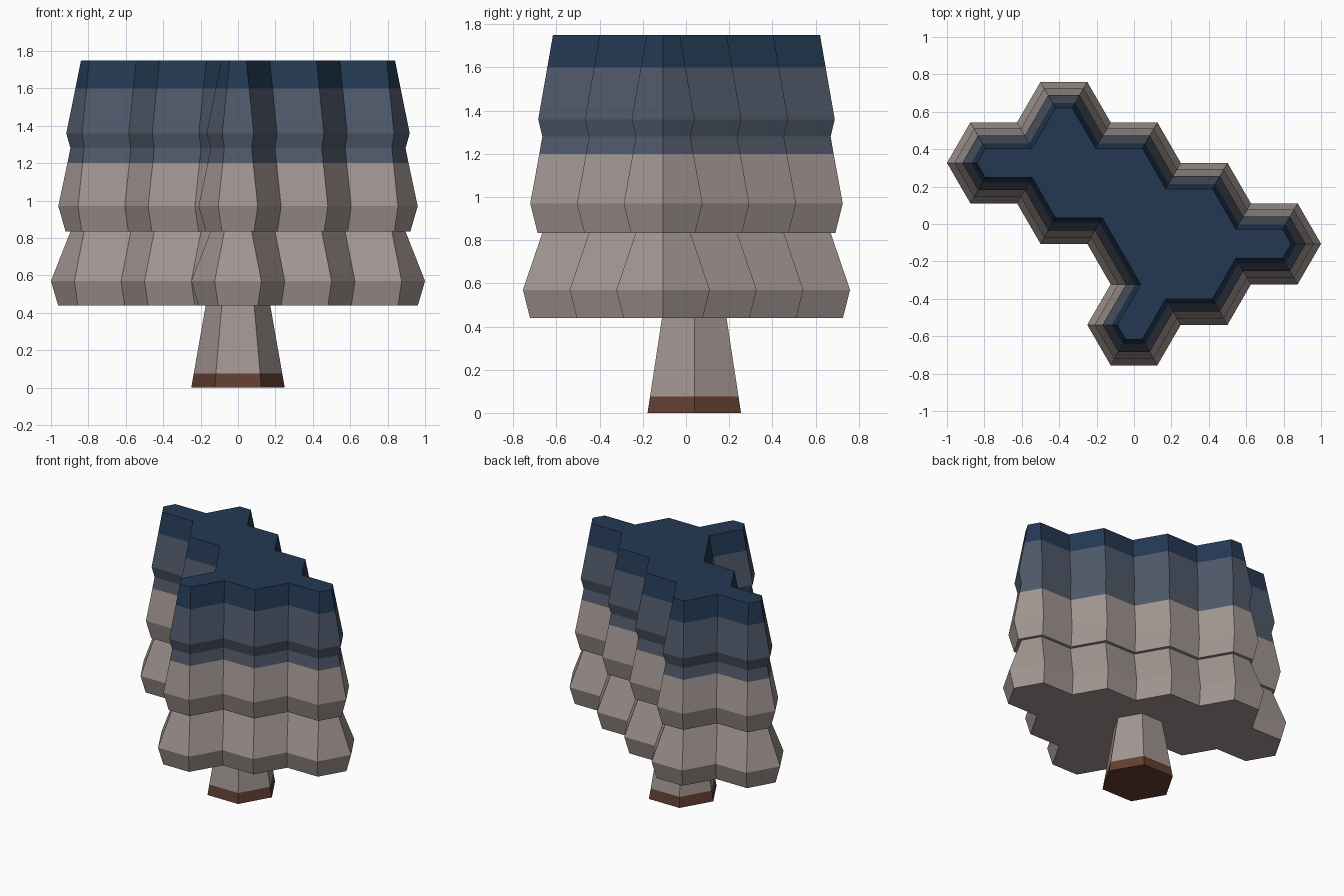
import bpy
import bmesh
import math
from mathutils import Vector

cube = bpy.data.objects.get("Cube")
if cube:
    bpy.data.objects.remove(cube, do_unlink=True)


def material(name, rgb):
    linear = [((c / 255 + 0.055) / 1.055) ** 2.4 for c in rgb] + [1.0]
    mat = bpy.data.materials.new(name)
    mat.use_nodes = True
    mat.diffuse_color = linear
    bsdf = mat.node_tree.nodes["Principled BSDF"]
    bsdf.inputs["Base Color"].default_value = linear
    bsdf.inputs["Roughness"].default_value = 0.9
    return mat


stone = material("warm grey", (162, 150, 146))
slate = material("slate blue", (79, 89, 105))
navy = material("navy blue", (36, 57, 83))
brown = material("earth brown", (98, 62, 47))

RADIUS = 0.25
COLUMN = 1.5 * RADIUS
ROW = math.sqrt(3) * RADIUS


def hexagon(cx, cy, radius):
    return [Vector((cx + radius * math.cos(math.radians(60 * i)),
                    cy + radius * math.sin(math.radians(60 * i)))) for i in range(6)]


def merged_outline(centres):
    """Outer loop of a cluster of touching hexagons, counter-clockwise."""
    def key(p):
        return (round(p.x, 3) + 0.0, round(p.y, 3) + 0.0)
    edges = {}
    for cx, cy in centres:
        ring = hexagon(cx, cy, RADIUS)
        for a, b in zip(ring, ring[1:] + ring[:1]):
            edges[key(a), key(b)] = (a, b)
    border = {a: (b, pts[0]) for (a, b), pts in edges.items() if (b, a) not in edges}
    start = at = next(iter(border))
    loop = []
    while True:
        at, point = border[at]
        loop.append(point)
        if at == start:
            return loop


def inset(loop, distance):
    """Move every side of the loop inward by the same distance."""
    result = []
    for i, p in enumerate(loop):
        d1 = (p - loop[i - 1]).normalized()
        d2 = (loop[(i + 1) % len(loop)] - p).normalized()
        n1, n2 = Vector((d1.y, -d1.x)), Vector((d2.y, -d2.x))
        result.append(p - (n1 + n2) * distance / (1 + n1.dot(n2)))
    return result


def stacked(name, loop, profile, bands):
    """Skin rings of (height, inset); bands give (upper limit, material)."""
    bm = bmesh.new()
    rings = [[bm.verts.new((p.x, p.y, z)) for p in inset(loop, d)] for z, d in profile]
    bm.faces.new(rings[0][::-1])
    bm.faces.new(rings[-1])
    for low, high in zip(rings, rings[1:]):
        for i in range(len(loop)):
            j = (i + 1) % len(loop)
            bm.faces.new((low[i], low[j], high[j], high[i]))
    # Colour faces by height
    for face in bm.faces:
        z = face.calc_center_median().z
        face.material_index = next(i for i, b in enumerate(bands) if z <= b[0])
    bmesh.ops.recalc_face_normals(bm, faces=bm.faces)
    mesh = bpy.data.meshes.new(name)
    bm.to_mesh(mesh)
    bm.free()
    for _, mat in bands:
        mesh.materials.append(mat)
    obj = bpy.data.objects.new(name, mesh)
    bpy.context.collection.objects.link(obj)


# Hexagon cells of the crown: column and half-row steps
cells = [(-2, 0), (-1, 1), (-1, -1), (0, 0), (0, -2), (0, -4), (1, -1), (1, -3), (2, -2)]
centres = [(c * COLUMN, 0.327 + r * ROW / 2) for c, r in cells]

# Tiered crown with a ledge between the lower and middle tiers
crown_profile = [(0.44, 0.033), (0.57, 0.0), (0.834, 0.09), (0.834, 0.068), (0.97, 0.034),
                 (1.20, 0.076), (1.28, 0.09), (1.36, 0.071), (1.60, 0.113), (1.75, 0.139)]
stacked("crown", merged_outline(centres), crown_profile,
        [(1.2, stone), (1.6, slate), (2, navy)])

# Tapered trunk under the middle of the crown
middle = sum(y for _, y in centres) / len(centres)
stacked("trunk", hexagon(0, middle, RADIUS), [(0, 0), (0.075, 0.0115), (0.44, 0.067)],
        [(0.075, brown), (1, stone)])
